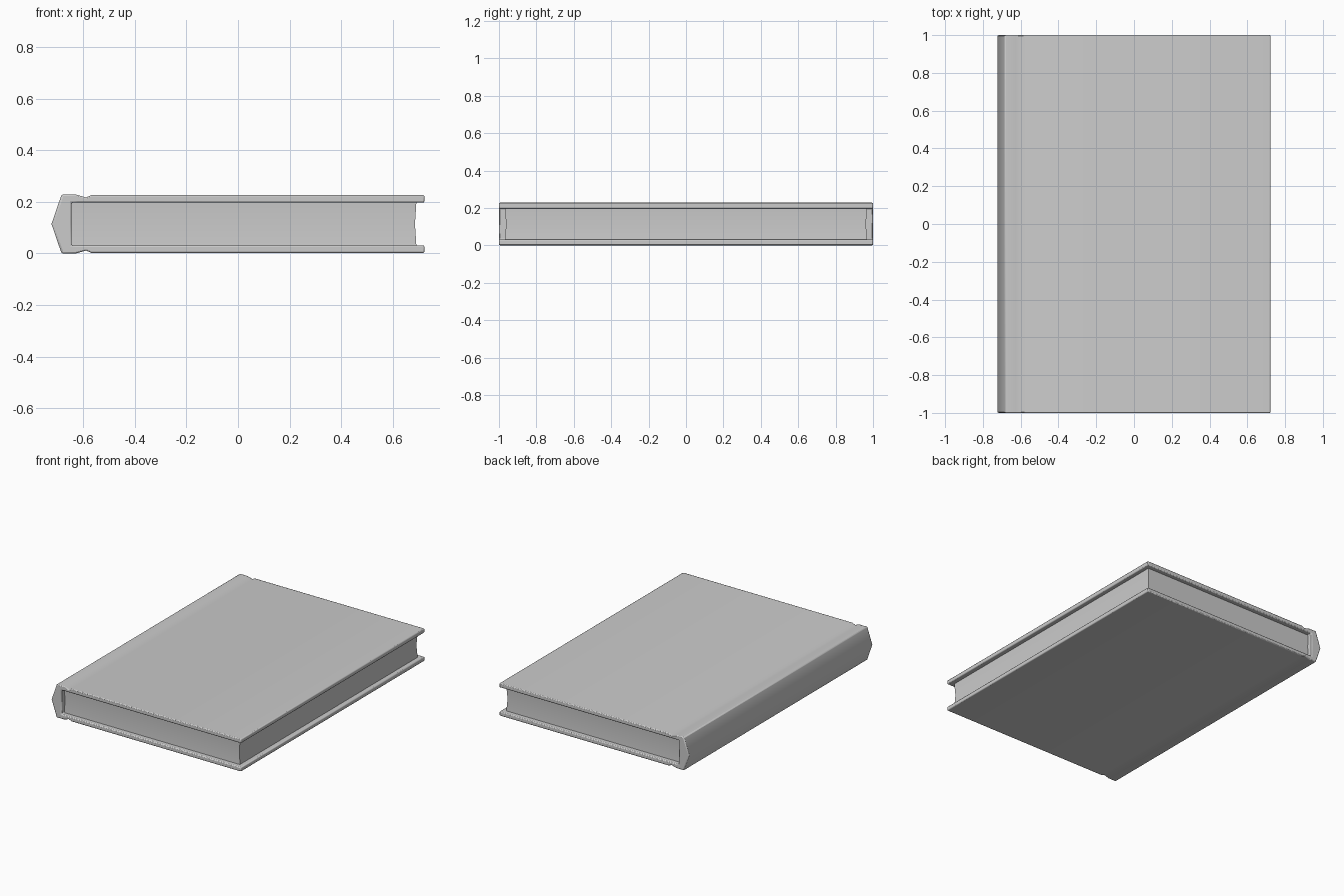
import bpy
import bmesh

if "Cube" in bpy.data.objects:
    bpy.data.objects.remove(bpy.data.objects["Cube"])

HEIGHT = 0.228


def make_object(name, bm, angle):
    bmesh.ops.recalc_face_normals(bm, faces=bm.faces)
    mesh = bpy.data.meshes.new(name)
    bm.to_mesh(mesh)
    bm.free()
    obj = bpy.data.objects.new(name, mesh)
    bpy.context.collection.objects.link(obj)
    bpy.ops.object.select_all(action='DESELECT')
    obj.select_set(True)
    bpy.context.view_layer.objects.active = obj
    bpy.ops.object.shade_smooth_by_angle(angle=angle)
    return obj


# Cover: wrapped board section as (outer, inner) pairs, upper half then mirrored
upper = [((0.723, 0.226), (0.723, 0.197)),
         ((-0.568, 0.226), (-0.568, 0.197)),
         ((-0.589, 0.217), (-0.590, 0.197)),
         ((-0.628, 0.228), (-0.620, 0.197)),
         ((-0.684, 0.228), (-0.645, 0.197))]
spine = [((-0.723, HEIGHT / 2), (-0.645, HEIGHT / 2))]
lower = [tuple((x, HEIGHT - z) for x, z in pair) for pair in reversed(upper)]
bm = bmesh.new()
rows = [[bm.verts.new((x, -1, z)) for x, z in pair] for pair in upper + spine + lower]
faces = [bm.faces.new((a[0], b[0], b[1], a[1])) for a, b in zip(rows, rows[1:])]
ext = bmesh.ops.extrude_face_region(bm, geom=faces, use_keep_orig=True)
bmesh.ops.translate(bm, vec=(0, 2, 0),
                    verts=[v for v in ext["geom"] if isinstance(v, bmesh.types.BMVert)])
cover = make_object("cover", bm, 0.8)
bevel = cover.modifiers.new("rounded_edges", 'BEVEL')
bevel.width = 0.006
bevel.segments = 2
bevel.limit_method = 'ANGLE'
bevel.angle_limit = 0.9

# Page block: three stacked rings, the middle one pinched so the edges are concave
bm = bmesh.new()
rings = []
for z, inset in ((0.020, 0), (HEIGHT / 2, 0.006), (0.208, 0)):
    y, x = 0.968 - inset, 0.692 - inset
    rings.append([bm.verts.new((px, py, z)) for px, py in
                  ((-0.66, -y), (x, -y), (x, y), (-0.66, y))])
for a, b in zip(rings, rings[1:]):
    for i in range(4):
        j = (i + 1) % 4
        bm.faces.new((a[i], a[j], b[j], b[i]))
bm.faces.new(rings[0])
bm.faces.new(rings[-1])
make_object("page_block", bm, 0.7)
